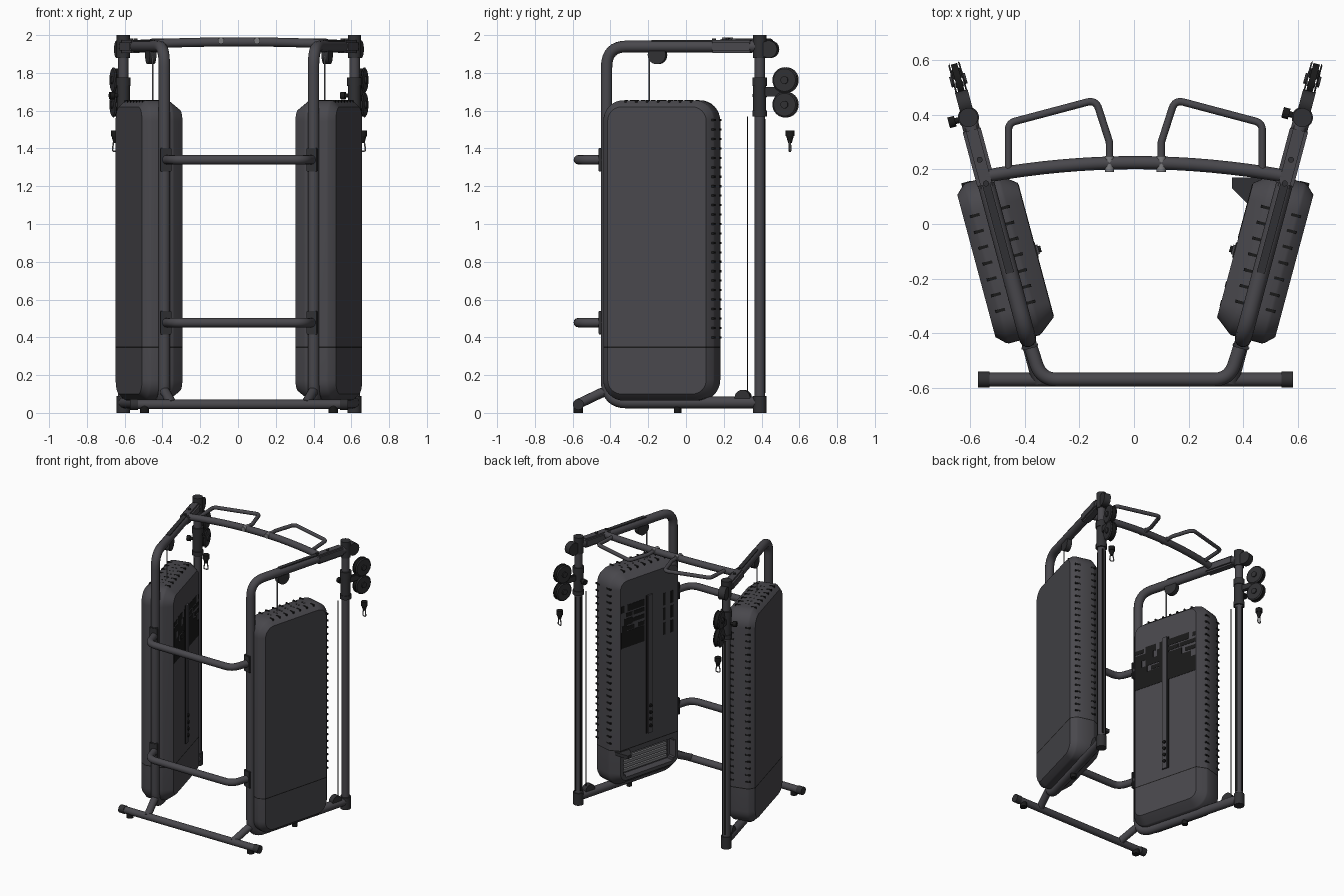
import bpy, bmesh, math, random
from mathutils import Vector, Matrix

random.seed(4)
if "Cube" in bpy.data.objects:
    bpy.data.objects.remove(bpy.data.objects["Cube"])


def material(name, col):
    m = bpy.data.materials.new(name)
    m.use_nodes = True
    m.diffuse_color = (*col, 1)
    m.node_tree.nodes["Principled BSDF"].inputs["Base Color"].default_value = (*col, 1)
    return m


CHAR = material("charcoal", (0.066, 0.064, 0.073))
DARK = material("dark_grey", (0.03, 0.03, 0.033))
BLACK = material("black", (0.01, 0.01, 0.01))
STEEL = material("steel_grey", (0.2, 0.2, 0.21))

MID = 0.005                 # mirror plane
TILT = math.radians(15)     # each side frame fans outward to the back
SN, CS = math.sin(TILT), math.cos(TILT)


def frame(s):
    """Local axes of one side: u backward, v outward, z up, origin at the post."""
    return Matrix(((s * SN, s * CS, 0, s * 0.612 + MID), (CS, -SN, 0, 0.39),
                   (0, 0, 1, 0), (0, 0, 0, 1)))


def smooth(ob):
    bpy.ops.object.select_all(action='DESELECT')
    ob.select_set(True)
    bpy.context.view_layer.objects.active = ob
    bpy.ops.object.shade_smooth_by_angle(angle=math.radians(32))
    return ob


def finish(name, bm, mats, M=None):
    if M is not None:
        bm.transform(M)
    bmesh.ops.recalc_face_normals(bm, faces=bm.faces)
    me = bpy.data.meshes.new(name)
    bm.to_mesh(me)
    bm.free()
    for m in mats:
        me.materials.append(m)
    ob = bpy.data.objects.new(name, me)
    bpy.context.collection.objects.link(ob)
    return smooth(ob)


def add_box(bm, c, size):
    bmesh.ops.create_cube(bm, size=1, matrix=Matrix.Translation(c) @ Matrix.Diagonal((*size, 1)))


def boxes(name, items, mat, M, bevel=0):
    bm = bmesh.new()
    for c, size in items:
        add_box(bm, c, size)
    if bevel:
        bmesh.ops.bevel(bm, geom=bm.edges[:], offset=bevel, segments=2, affect='EDGES')
    return finish(name, bm, [mat], M)


def rods(name, items, mat, M, seg=24):
    """Cylinders or cones given as (start, end, radius[, end radius])."""
    bm = bmesh.new()
    for a, b, r, *r2 in items:
        a, b = Vector(a), Vector(b)
        rot = (b - a).to_track_quat('Z', 'Y').to_matrix().to_4x4()
        bmesh.ops.create_cone(bm, cap_ends=True, segments=seg, radius1=r, radius2=(r2 or [r])[0],
                              depth=(b - a).length, matrix=Matrix.Translation((a + b) / 2) @ rot)
    return finish(name, bm, [mat], M)


def tube(name, pts, r, bend, mat, M=None, closed=False):
    """Round tube along a path with filleted corners."""
    pts = [(M @ Vector(p)) if M is not None else Vector(p) for p in pts]
    out = [] if closed else [pts[0]]
    n = len(pts)
    for i in (range(n) if closed else range(1, n - 1)):
        p = pts[i]
        a, b = pts[i - 1] - p, pts[(i + 1) % n] - p
        cut = min(bend / math.tan(a.angle(b) / 2), a.length * 0.49, b.length * 0.49)
        a, b = p + a.normalized() * cut, p + b.normalized() * cut
        out += [a * (1 - t) ** 2 + p * 2 * t * (1 - t) + b * t * t for t in [k / 8 for k in range(9)]]
    if not closed:
        out.append(pts[-1])
    cu = bpy.data.curves.new(name, 'CURVE')
    cu.dimensions, cu.bevel_depth, cu.bevel_resolution, cu.use_fill_caps = '3D', r, 4, True
    sp = cu.splines.new('POLY')
    sp.points.add(len(out) - 1)
    for q, p in zip(sp.points, out):
        q.co = (*p, 1)
    sp.use_cyclic_u = closed
    cu.materials.append(mat)
    ob = bpy.data.objects.new(name, cu)
    bpy.context.collection.objects.link(ob)
    bpy.ops.object.select_all(action='DESELECT')
    ob.select_set(True)
    bpy.context.view_layer.objects.active = ob
    bpy.ops.object.convert(target='MESH')
    return smooth(bpy.context.object)


SU, SL, ST = -0.533, 0.305, 0.1125      # shroud centre, half length, half thickness
Z0, Z1 = 0.065, 1.655


def shroud(side, M):
    bm = bmesh.new()
    rings = []
    for v, inset in ((-ST, 0.05), (-0.055, 0.005), (-0.045, 0), (0.07, 0), (0.08, 0.004), (ST, 0.035)):
        ring, rad = [], 0.11 - inset
        for q, (cu, cz) in enumerate(((1, 1), (-1, 1), (-1, -1), (1, -1))):
            for k in range(9):
                a = (q + k / 8) * math.pi / 2
                u = SU + cu * (SL - 0.11) + rad * math.cos(a)
                z = (Z0 + Z1) / 2 + cz * ((Z1 - Z0) / 2 - 0.11) + rad * math.sin(a)
                ring.append(bm.verts.new((u, v, z)))
        rings.append(ring)
    for a, b in zip(rings, rings[1:]):
        for i in range(len(a)):
            j = (i + 1) % len(a)
            bm.faces.new((a[i], a[j], b[j], b[i]))
    bm.faces.new(rings[0])
    bm.faces.new(rings[-1])
    # dark seam band
    for z in (0.344, 0.351):
        bmesh.ops.bisect_plane(bm, geom=bm.verts[:] + bm.edges[:] + bm.faces[:],
                               plane_co=(0, 0, z), plane_no=(0, 0, 1))
    for f in bm.faces:
        f.material_index = int(0.344 < f.calc_center_median().z < 0.351)
    ob = finish(side + "_weight_cover", bm, [CHAR, BLACK], M)
    # window near the floor on the inner face
    cutter = boxes(side + "_window_cutter", [((SU, -ST, 0.225), (0.46, 0.16, 0.17))], CHAR, M, 0.02)
    cutter.hide_render = True
    mod = ob.modifiers.new("window", 'BOOLEAN')
    mod.operation, mod.object, mod.solver = 'DIFFERENCE', cutter, 'EXACT'
    bpy.context.view_layer.objects.active = ob
    bpy.ops.object.modifier_apply(modifier="window")
    bpy.data.objects.remove(cutter)
    smooth(ob)


for side, s in (("left", 1), ("right", -1)):
    M = frame(s)
    # bent main frame, post and collars
    tube(side + "_main_frame", [(0, 0, 1.94), (-0.839, 0, 1.94), (-0.839, 0, 0.055), (0, 0, 0.055)],
         0.031, 0.11, CHAR, M)
    rods(side + "_post", [((0, 0, 0.02), (0, 0, 1.98), 0.028)], CHAR, M)
    rods(side + "_post_collars", [((0, 0, 0), (0, 0, 0.09), 0.036), ((0, 0, 1.88), (0, 0, 2), 0.035)], DARK, M)
    boxes(side + "_post_scale", [((0.027, 0, 0.83), (0.006, 0.014, 1.45)), ((0, -0.027, 0.83), (0.014, 0.006, 1.45))], BLACK, M)
    boxes(side + "_beam_plate", [((-0.4, 0, 1.969), (0.38, 0.03, 0.009))], DARK, M)
    boxes(side + "_beam_sleeve", [((-0.15, 0, 1.94), (0.23, 0.068, 0.068))], CHAR, M, 0.012)
    rods(side + "_beam_bolts", [((u, 0, 1.96), (u, 0, 1.982), 0.011) for u in (-0.25, -0.16)], DARK, M, 12)
    tube(side + "_front_leg", [(-0.8, 0, 0.125), (-0.87, 0, 0.105), (-1.0, 0, 0.045)], 0.026, 0.05, CHAR, M)
    rods(side + "_base_foot", [((-0.45, 0, 0), (-0.45, 0, 0.04), 0.02)], BLACK, M, 16)

    # weight cover with vents
    shroud(side, M)
    vents = [((SU + SL - 0.012, v, 0.4 + 0.05 * i), (0.028, 0.036, 0.011))
             for i in range(24) for v in (-0.045, 0.07)]
    vents += [((SU - 0.18 + 0.06 * i, v, Z1 - 0.012), (0.011, 0.036, 0.028))
              for i in range(7) for v in (-0.045, 0.07)]
    boxes(side + "_cover_vents", vents, BLACK, M)
    rods(side + "_top_vent_holes", [((SU - 0.15 + 0.05 * i, v, Z1 - 0.01), (SU - 0.15 + 0.05 * i, v, Z1 + 0.001), 0.007)
                                    for i in range(7) for v in (0, 0.025)], BLACK, M, 10)

    # inner face: selector channel, chart patches, weight plates
    face = -ST
    boxes(side + "_selector_slot", [((SU, face, 0.93), (0.056, 0.008, 1.03))], BLACK, M)
    boxes(side + "_selector_channel", [((SU, face - 0.004, 0.93), (0.036, 0.014, 1.03))], CHAR, M)
    rods(side + "_selector_pins", [((SU, face, z), (SU, face - 0.02, z), 0.012) for z in (0.47, 0.52, 0.57, 0.62)], BLACK, M, 12)
    spans = (0.045, 0.25) if s > 0 else (-0.25, 0.25)
    patches = [((SU + sum(spans) / 2, face, 1.17), (spans[1] - spans[0], 0.004, 0.12))]
    for row in range(4):
        u = spans[0]
        while u < spans[1] - 0.02:
            w = min(random.uniform(0.04, 0.11), spans[1] - u)
            patches.append(((SU + u + w / 2, face, 1.25 + 0.05 * row), (w, 0.004, random.choice((0.03, 0.05)))))
            u += w + random.choice((0, 0.012, 0.03))
    if s > 0:
        patches += [((SU + u, face, z), (0.022, 0.004, 0.09)) for u in (-0.13, -0.2) for z in (1.15, 1.26, 1.37)]
    boxes(side + "_exercise_chart", patches, BLACK, M)
    boxes(side + "_weight_plates", [((SU, -0.045, 0.16 + 0.03 * i), (0.4, 0.03, 0.02)) for i in range(5)], STEEL, M)

    # cables and guide pulleys
    rods(side + "_cables", [((-0.605, 0, 1.62), (-0.605, 0, 1.89), 0.004)], STEEL, M, 8)
    rods(side + "_rear_cable", [((-0.067, 0, 0.09), (-0.067, 0, 1.57), 0.0035)], BLACK, M, 8)
    rods(side + "_guide_pulleys", [((u, -w, z), (u, w, z), r) for u, z, r, w in
                                   ((-0.56, 1.895, 0.049, 0.018), (-0.09, 0.08, 0.042, 0.02), (0.055, 1.925, 0.046, 0.024))], DARK, M, 28)

    # sliding carriage with knob and twin swivel pulleys
    rods(side + "_carriage", [((0, 0, 1.575), (0, 0, 1.77), 0.034), ((0, 0, 1.57), (0, 0, 1.6), 0.039),
                              ((0, 0, 1.73), (0, 0, 1.775), 0.039)], DARK, M)
    rods(side + "_carriage_knob", [((0, 0, 1.68), (0, -s * 0.06, 1.68), 0.011), ((0, -s * 0.05, 1.68), (0, -s * 0.075, 1.68), 0.02)], BLACK, M, 16)
    boxes(side + "_pulley_arm", [((0.08, 0, 1.7), (0.12, 0.024, 0.05)), ((0.125, 0, 1.7), (0.03, 0.03, 0.13))], DARK, M, 0.006)
    wheels, cheeks = [], []
    for z in (1.762, 1.632):
        wheels.append(((0.142, -0.012, z), (0.142, 0.012, z), 0.062))
        for d in (-1, 1):
            cheeks += [((0.142, d * 0.016, z), (0.142, d * 0.022, z), 0.068, 0.06),
                       ((0.142, d * 0.02, z), (0.142, d * 0.03, z), 0.02)]
    rods(side + "_swivel_wheels", wheels, BLACK, M, 32)
    rods(side + "_swivel_cheeks", cheeks, DARK, M, 32)

    # cable stopper and clip
    rods(side + "_cable_stopper", [((0.166, 0, 1.465), (0.166, 0, 1.495), 0.023), ((0.166, 0, 1.43), (0.166, 0, 1.465), 0.01, 0.02)], BLACK, M, 20)
    tube(side + "_clip", [(0.166, -0.008, 1.44), (0.166, 0.008, 1.44), (0.166, 0.017, 1.385), (0.166, -0.017, 1.385)],
         0.004, 0.012, STEEL, M, True)

    # brackets for the front hoops
    boxes(side + "_hoop_brackets", [((-0.868, 0, z), (0.016, 0.062, 0.125)) for z in (1.34, 0.478)], DARK, M, 0.004)

    # pull-up handle
    W = Matrix.Translation((MID, 0, 0)) @ Matrix.Diagonal((s, 1, 1, 1))
    tube(side + "_pull_up_handle", [(0.095, 0.2, 1.968), (0.095, 0.3, 1.968), (0.145, 0.455, 1.968),
                                    (0.465, 0.37, 1.968), (0.465, 0.19, 1.958)], 0.0135, 0.035, CHAR, W)
    rods(side + "_handle_clamp", [((0.095, 0.19, 1.97), (0.095, 0.25, 1.97), 0.017)], STEEL, W, 16)
    rods(side + "_front_foot", [((0.5, -0.57, 0), (0.5, -0.57, 0.04), 0.025)], BLACK, W, 16)
    rods(side + "_crossfoot_cap", [((0.535, -0.57, 0.045), (0.577, -0.57, 0.045), 0.029)], DARK, W)

# parts joining both sides
for name, z in (("upper_front_hoop", 1.34), ("lower_front_hoop", 0.478)):
    tube(name, [(MID - 0.39, -0.43, z), (MID - 0.345, -0.57, z), (MID + 0.345, -0.57, z), (MID + 0.39, -0.43, z)],
         0.025, 0.08, CHAR)
rods("crossfoot", [((MID - 0.57, -0.57, 0.045), (MID + 0.57, -0.57, 0.045), 0.025)], CHAR, None)
tube("top_crossbar", [(MID + 0.55 * t, 0.225 - 0.05 * t * t, 1.964 - 0.014 * t * t)
                      for t in [k / 8 - 1 for k in range(17)]], 0.024, 0.02, CHAR)

# small accessory tray on the left cover
bm = bmesh.new()
f = bm.faces.new([bm.verts.new((x, y, 0.315)) for x, y in ((0.36, 0.17), (0.36, 0.13), (0.42, 0.07), (0.47, 0.17))])
up = bmesh.ops.extrude_face_region(bm, geom=[f])["geom"]
bmesh.ops.translate(bm, vec=(0, 0, 0.025), verts=[g for g in up if isinstance(g, bmesh.types.BMVert)])
finish("accessory_tray", bm, [DARK])
